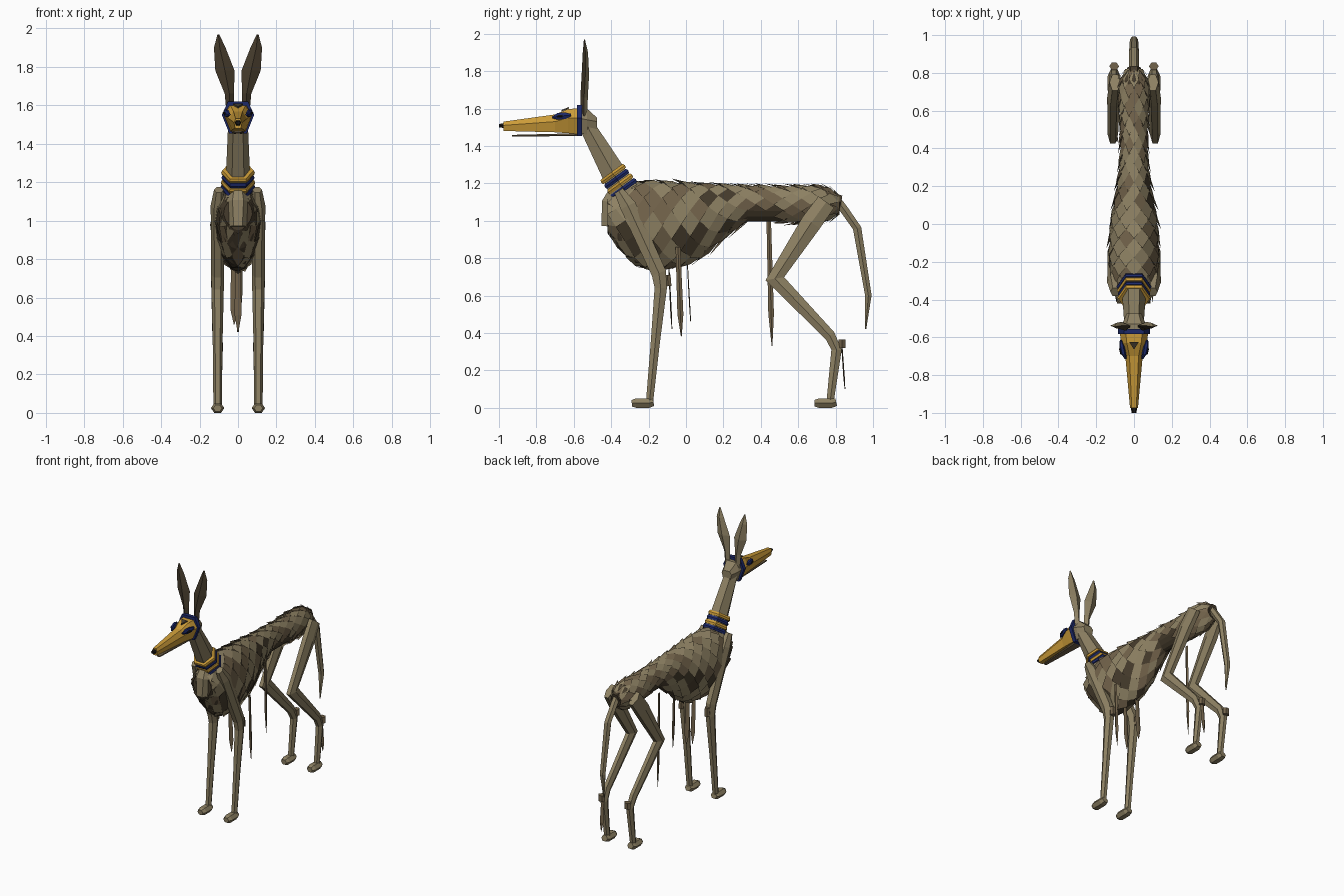
import bpy, bmesh, math, random
from mathutils import Vector

random.seed(4)


def material(name, rgb):
    m = bpy.data.materials.new(name)
    m.diffuse_color = (*rgb, 1)
    return m


TAN = material("linen tan", (0.27, 0.22, 0.125))
MID = material("linen brown", (0.17, 0.125, 0.07))
DARK = material("dark brown", (0.06, 0.044, 0.025))
GOLD = material("gold", (0.60, 0.33, 0.04))
BLUE = material("deep blue", (0.012, 0.022, 0.14))
BLACK = material("black", (0.008, 0.007, 0.006))


def finish(name, bm, mats, rule=None):
    bmesh.ops.recalc_face_normals(bm, faces=bm.faces)
    if rule:
        for f in bm.faces:
            f.material_index = rule(f)
    me = bpy.data.meshes.new(name)
    bm.to_mesh(me)
    bm.free()
    for m in mats:
        me.materials.append(m)
    ob = bpy.data.objects.new(name, me)
    bpy.context.collection.objects.link(ob)
    return ob


def loft(name, rings, mats, rule=None):
    """Skin a list of equal-length point rings and cap both ends."""
    bm = bmesh.new()
    vs = [[bm.verts.new(p) for p in r] for r in rings]
    n = len(vs[0])
    for a, b in zip(vs, vs[1:]):
        for i in range(n):
            bm.faces.new((a[i], a[(i + 1) % n], b[(i + 1) % n], b[i]))
    bm.faces.new(vs[0])
    bm.faces.new(vs[-1])
    return finish(name, bm, mats, rule)


def tube(name, pts, mat, n=6, rule=None):
    """Points are (x, y, z, radius across x, radius in the side plane)."""
    c = [Vector(p[:3]) for p in pts]
    rings = []
    for i, p in enumerate(pts):
        t = (c[min(i + 1, len(c) - 1)] - c[max(i - 1, 0)])
        t.x = 0
        side = Vector((1, 0, 0))
        up = t.normalized().cross(side)
        rings.append([c[i] + side * p[3] * math.cos(k * math.tau / n)
                      + up * p[4] * math.sin(k * math.tau / n) for k in range(n)])
    return loft(name, rings, mat if isinstance(mat, list) else [mat], rule)


def head_part(name, sections, mat):
    """Sections are (y, z top, z mid, z bottom, half widths top, mid, bottom)."""
    rings = [[(wt, y, zt), (wm, y, zm), (wb, y, zb), (-wb, y, zb), (-wm, y, zm), (-wt, y, zt)]
             for y, zt, zm, zb, wt, wm, wb in sections]
    return loft(name, rings, [mat])


# Torso profile: y, top, bottom, half width
PROFILE = [(-0.42, 1.12, 0.95, 0.075), (-0.36, 1.17, 0.85, 0.105), (-0.27, 1.205, 0.765, 0.12),
           (-0.18, 1.21, 0.735, 0.128), (0.0, 1.20, 0.765, 0.122), (0.1, 1.195, 0.81, 0.105),
           (0.2, 1.19, 0.91, 0.085), (0.33, 1.185, 0.995, 0.068), (0.5, 1.18, 0.995, 0.068),
           (0.7, 1.185, 0.985, 0.078), (0.76, 1.18, 1.0, 0.07), (0.82, 1.13, 1.04, 0.04)]


def torso_point(y, a, off=0.0):
    y = max(-0.42, min(0.82, y))
    for p, q in zip(PROFILE, PROFILE[1:]):
        if y <= q[0]:
            break
    t = (y - p[0]) / (q[0] - p[0])
    top, bot, w = (p[k] + (q[k] - p[k]) * t for k in (1, 2, 3))
    h = (top - bot) / 2
    c = math.cos(a)
    taper = 1.0 + 0.18 * min(c, 0)
    return Vector(((w + off) * math.sin(a) * taper, y, (top + bot) / 2 + (h + off) * c))


loft("torso", [[torso_point(p[0], k * math.tau / 16) for k in range(16)] for p in PROFILE], [DARK])

# Overlapping linen patches laid in staggered diagonal rows
NU, NV = 25, 20
bm = bmesh.new()
shades = []
for i in range(NU + 1):
    for j in range(NV):
        if (i + j) % 2:
            continue
        y, a = -0.42 + 1.24 * i / NU, j * math.tau / NV
        p = torso_point(y, a)
        if 0.32 < y < 0.5 and p.z < 1.07:
            continue
        du, dv = 1.24 / NU * 1.1, math.tau / NV * 1.1
        lift = random.uniform(0.010, 0.022)
        corners = [torso_point(y - du, a, lift), torso_point(y, a + dv, 0.008),
                   torso_point(y + du, a, 0.002), torso_point(y, a - dv, 0.008)]
        bm.faces.new([bm.verts.new(q) for q in corners])
        r = random.random()
        if math.cos(a) > 0.75:
            shades.append(0 if r < 0.75 else 1)
        elif j % 4 < 2:
            shades.append(0 if r < 0.75 else 1)
        else:
            shades.append(2 if r < 0.4 and y < 0.25 else (1 if r < 0.75 else 0))
for f, s in zip(bm.faces, shades):
    f.material_index = s
finish("linen_patches", bm, [TAN, MID, DARK])

# Chest plate, rump knot and tail
tube("chest_plate", [(0, -0.38, 1.17, 0.035, 0.03), (0, -0.41, 1.10, 0.058, 0.045),
                     (0, -0.42, 0.97, 0.045, 0.038)], TAN)
tube("rump_knot", [(0, 0.77, 1.11, 0.045, 0.05), (0, 0.83, 1.10, 0.035, 0.04)], DARK)
tube("tail", [(0, 0.80, 1.12, 0.025, 0.025), (0, 0.845, 1.06, 0.026, 0.026),
              (0, 0.915, 0.96, 0.026, 0.026), (0, 0.975, 0.60, 0.022, 0.02),
              (0, 0.96, 0.42, 0.004, 0.004)], TAN)

# Neck and collar bands
tube("neck", [(0, -0.32, 1.14, 0.085, 0.09), (0, -0.385, 1.25, 0.062, 0.075),
              (0, -0.52, 1.49, 0.052, 0.05), (0, -0.53, 1.53, 0.05, 0.045)], TAN)
for k, (mat, r) in enumerate([(GOLD, 0.088), (BLUE, 0.086), (GOLD, 0.09), (BLUE, 0.092)]):
    y, z = -0.39 + 0.019 * k, 1.25 - 0.026 * k
    tube(f"collar_band_{k + 1}", [(0, y - 0.008, z + 0.011, r - 0.006, r - 0.003),
                                  (0, y, z, r, r + 0.003),
                                  (0, y + 0.008, z - 0.011, r - 0.004, r - 0.002)], mat)

# Head
head_part("skull", [(-0.58, 1.60, 1.55, 1.47, 0.045, 0.07, 0.04),
                    (-0.53, 1.60, 1.54, 1.46, 0.04, 0.062, 0.04),
                    (-0.475, 1.55, 1.53, 1.49, 0.025, 0.04, 0.03)], TAN)
head_part("gold_mask", [(-0.975, 1.53, 1.51, 1.48, 0.012, 0.021, 0.015),
                        (-0.70, 1.568, 1.53, 1.473, 0.024, 0.046, 0.03),
                        (-0.63, 1.598, 1.55, 1.468, 0.038, 0.07, 0.035),
                        (-0.565, 1.60, 1.55, 1.462, 0.045, 0.075, 0.04)], GOLD)
head_part("head_band", [(-0.582, 1.62, 1.55, 1.452, 0.052, 0.084, 0.045),
                        (-0.555, 1.62, 1.55, 1.452, 0.052, 0.084, 0.045)], BLUE)
head_part("nose", [(-1.0, 1.517, 1.51, 1.50, 0.008, 0.013, 0.008),
                   (-0.97, 1.523, 1.51, 1.495, 0.01, 0.017, 0.01)], BLACK)
head_part("lower_jaw", [(-0.93, 1.459, 1.455, 1.45, 0.01, 0.013, 0.01),
                        (-0.57, 1.468, 1.46, 1.453, 0.03, 0.033, 0.028)], MID)
# Dark inset on the forehead
loft("forehead_inlay", [[(-0.025, -0.625, z + 0.004), (0.025, -0.625, z + 0.004),
                         (0, -0.665, z - 0.012)] for z in (1.596, 1.604)], [DARK])


def ear_rule(f):
    return 1 if f.normal.y < 0 else 0


for s, tag in ((1, "left"), (-1, "right")):
    # Eyes and ears
    tube(f"eye_{tag}", [(s * 0.044, -0.715, 1.552, 0.005, 0.006), (s * 0.056, -0.685, 1.558, 0.014, 0.021),
                        (s * 0.064, -0.645, 1.562, 0.014, 0.02), (s * 0.07, -0.615, 1.565, 0.005, 0.008)], BLUE)
    tube(f"pupil_{tag}", [(s * 0.064, -0.69, 1.558, 0.008, 0.006),
                          (s * 0.072, -0.66, 1.56, 0.008, 0.008)], BLACK)
    tube(f"ear_{tag}", [(s * 0.04, -0.545, 1.56, 0.02, 0.018), (s * 0.045, -0.545, 1.66, 0.024, 0.02),
                        (s * 0.068, -0.538, 1.78, 0.05, 0.02), (s * 0.095, -0.538, 1.90, 0.03, 0.014),
                        (s * 0.102, -0.543, 1.968, 0.005, 0.003)], [TAN, DARK], 4, ear_rule)
    # Front leg with elbow knot and paw
    x = s * 0.106
    tube(f"front_leg_{tag}", [(s * 0.10, -0.36, 1.16, 0.025, 0.03), (x, -0.31, 1.08, 0.036, 0.05),
                              (x, -0.145, 0.72, 0.034, 0.046), (x, -0.135, 0.64, 0.032, 0.038),
                              (x, -0.165, 0.34, 0.025, 0.028), (x, -0.195, 0.03, 0.022, 0.022)], TAN)
    tube(f"elbow_knot_{tag}", [(x, -0.10, 0.71, 0.02, 0.02), (x, -0.095, 0.65, 0.02, 0.02)], MID)
    # Hind leg with hock knot
    tube(f"hind_leg_{tag}", [(s * 0.10, 0.75, 1.10, 0.03, 0.06), (s * 0.108, 0.67, 0.99, 0.034, 0.064),
                             (s * 0.112, 0.475, 0.69, 0.028, 0.058), (s * 0.108, 0.77, 0.385, 0.025, 0.034),
                             (s * 0.105, 0.805, 0.31, 0.024, 0.032), (x, 0.77, 0.03, 0.022, 0.022)], TAN)
    tube(f"hock_knot_{tag}", [(s * 0.105, 0.835, 0.365, 0.026, 0.022),
                              (s * 0.105, 0.835, 0.32, 0.026, 0.02)], MID)
    for part, y in (("front", -0.232), ("hind", 0.745)):
        tube(f"{part}_paw_{tag}", [(x, y - 0.058, 0.024, 0.022, 0.02), (x, y - 0.035, 0.025, 0.035, 0.029),
                                   (x, y + 0.035, 0.025, 0.035, 0.029), (x, y + 0.058, 0.03, 0.025, 0.024)], TAN)

# Loose hanging strips: x, y, top, bottom, half width across, half depth
STRIPS = [(0.125, -0.035, 0.86, 0.38, 0.006, 0.016), (-0.02, 0.015, 0.78, 0.46, 0.02, 0.003),
          (0.0, -0.085, 0.78, 0.42, 0.018, 0.004), (-0.09, 0.45, 1.02, 0.33, 0.005, 0.015),
          (0.10, 0.84, 0.35, 0.10, 0.014, 0.004)]
for k, (x, y, top, bot, w, d) in enumerate(STRIPS):
    low = top + (bot - top) * 0.75
    tube(f"loose_strip_{k + 1}", [(x, y - 0.008, top, w * 0.8, d * 0.8), (x, y + 0.005, low, w, d),
                                  (x, y + 0.01, bot, 0.002, 0.002)], MID, 4)
